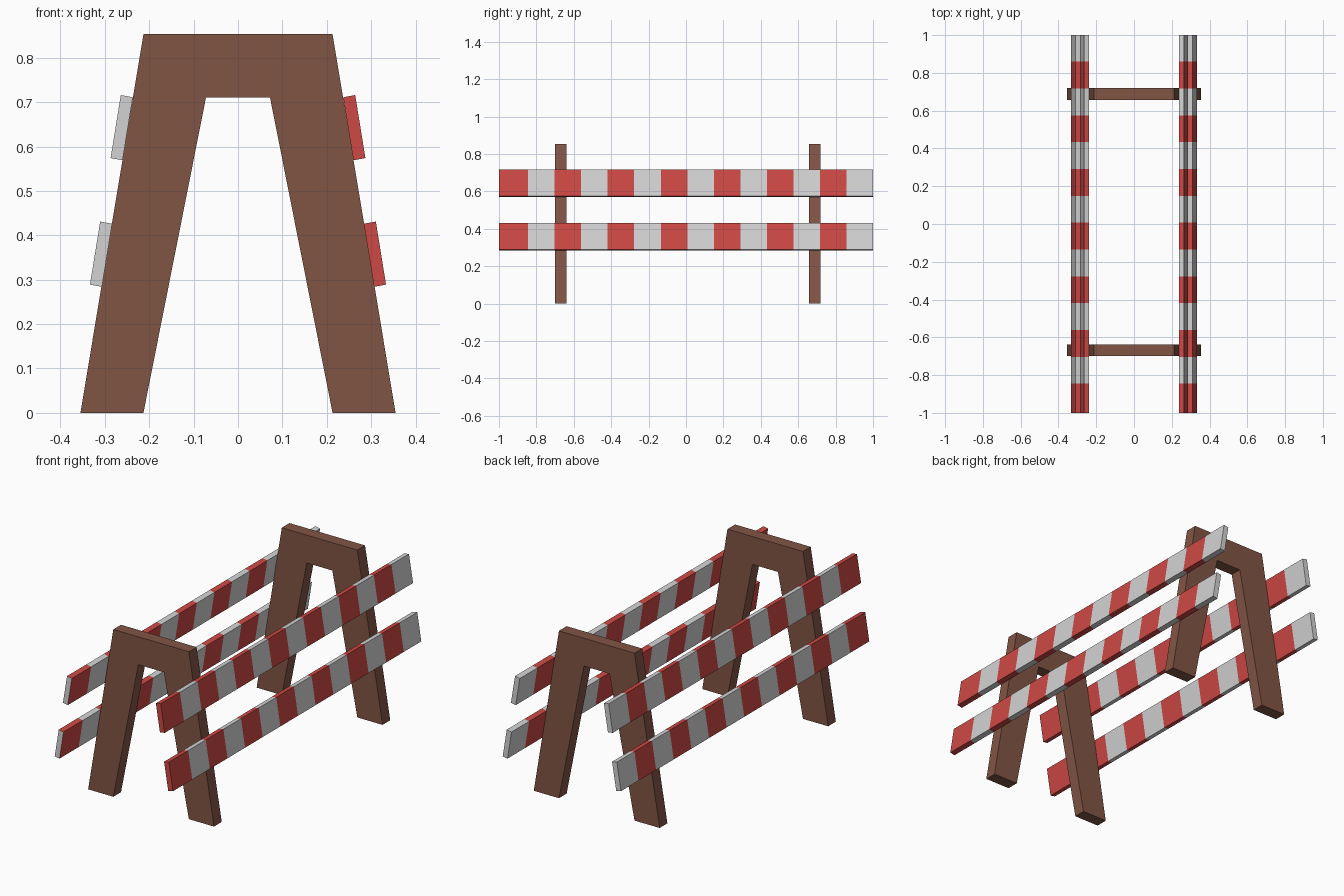
import bpy
import bmesh

if "Cube" in bpy.data.objects:
    bpy.data.objects.remove(bpy.data.objects["Cube"])


def material(name, rgb):
    m = bpy.data.materials.new(name)
    m.diffuse_color = (*rgb, 1)
    m.use_nodes = True
    m.node_tree.nodes["Principled BSDF"].inputs["Base Color"].default_value = m.diffuse_color
    return m


BROWN = material("brown_wood", (0.22, 0.09, 0.06))
RED = material("red_paint", (0.61, 0.065, 0.058))
WHITE = material("white_paint", (0.65, 0.65, 0.65))


def extrude_profile(name, profile, y0, y1, mats):
    """Prism from an xz profile running along y."""
    bm = bmesh.new()
    face = bm.faces.new([bm.verts.new((x, y0, z)) for x, z in profile])
    ext = bmesh.ops.extrude_face_region(bm, geom=[face], use_keep_orig=True)
    for v in ext["geom"]:
        if isinstance(v, bmesh.types.BMVert):
            v.co.y = y1
    bmesh.ops.recalc_face_normals(bm, faces=bm.faces[:])
    mesh = bpy.data.meshes.new(name)
    ob = bpy.data.objects.new(name, mesh)
    bpy.context.collection.objects.link(ob)
    for m in mats:
        mesh.materials.append(m)
    return ob, bm


# A-shaped end frames
half = [(0.355, 0), (0.213, 0.853), (-0.213, 0.853), (-0.355, 0),
        (-0.213, 0), (-0.072, 0.711), (0.072, 0.711), (0.213, 0)]
for name, y0, y1 in (("front_frame", -0.70, -0.638), ("back_frame", 0.657, 0.719)):
    ob, bm = extrude_profile(name, half, y0, y1, [BROWN])
    bm.to_mesh(ob.data)
    bm.free()

# Striped planks, leaning with the legs
upper = [(0.237, 0.711), (0.264, 0.716), (0.287, 0.574), (0.260, 0.569)]
lower = [(x + 0.0465, z - 0.285) for x, z in upper]
cuts = [-0.845 + 0.142 * k for k in range(13)]
for level, prof in (("upper", upper), ("lower", lower)):
    for side, s in (("right", 1), ("left", -1)):
        ob, bm = extrude_profile(f"{level}_{side}_plank",
                                 [(s * x, z) for x, z in prof], -1, 1, [RED, WHITE])
        # cut the stripe borders
        for y in cuts:
            bmesh.ops.bisect_plane(bm, geom=bm.verts[:] + bm.edges[:] + bm.faces[:],
                                   plane_co=(0, y, 0), plane_no=(0, 1, 0))
        # alternate colours along the plank
        bm.normal_update()
        for f in bm.faces:
            y = f.calc_center_median().y
            f.material_index = sum(c < y for c in cuts) % 2
            if s < 0 and f.normal.y < -0.9:
                f.material_index = 1
        bm.to_mesh(ob.data)
        bm.free()
